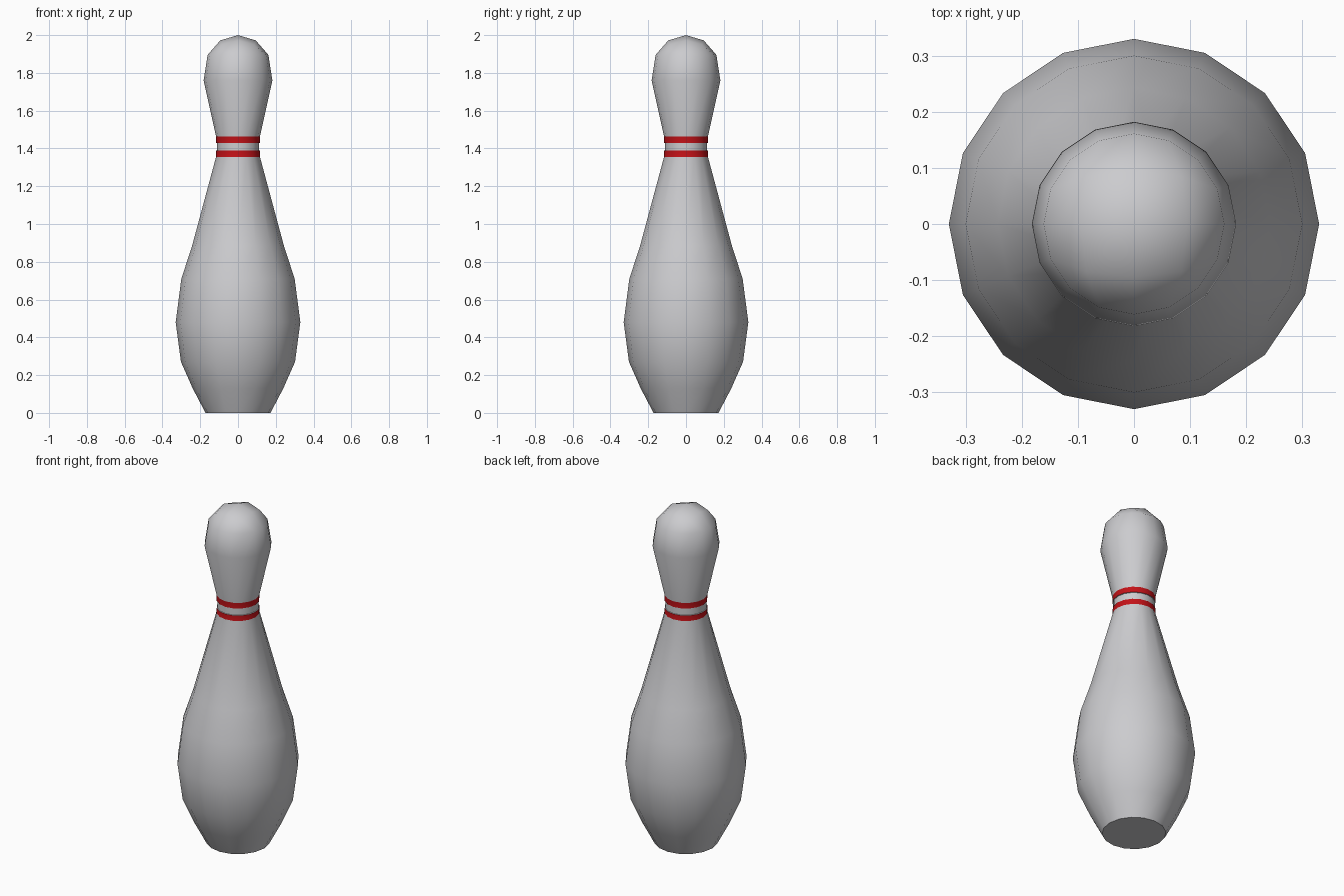
import bpy, bmesh, math

if "Cube" in bpy.data.objects:
    bpy.data.objects.remove(bpy.data.objects["Cube"])

def material(name, rgb):
    m = bpy.data.materials.new(name)
    m.diffuse_color = (*rgb, 1)
    m.use_nodes = True
    m.node_tree.nodes["Principled BSDF"].inputs["Base Color"].default_value = m.diffuse_color
    return m

SIDES = 16
# radius, height, material of the band above (0 = body, 1 = stripe)
PROFILE = [
    (0.172, 0.0, 0), (0.24, 0.13, 0), (0.302, 0.27, 0), (0.33, 0.48, 0),
    (0.30, 0.71, 0), (0.243, 0.885, 0), (0.116, 1.356, 1),
    (0.116, 1.388, 0), (0.112, 1.389, 0), (0.112, 1.429, 0),
    (0.116, 1.43, 1), (0.116, 1.463, 0), (0.182, 1.76, 0), (0.161, 1.895, 0),
]

bm = bmesh.new()

def vert(r, angle, z):
    return bm.verts.new((r * math.cos(angle), r * math.sin(angle), z))

# Lathed body with two neck stripes
rings = [[vert(r, math.tau * k / SIDES, z) for k in range(SIDES)] for r, z, _ in PROFILE]
for (r, z, mat), low, high in zip(PROFILE, rings, rings[1:]):
    for k in range(SIDES):
        n = (k + 1) % SIDES
        bm.faces.new((low[k], low[n], high[n], high[k])).material_index = mat

# Flat base
bm.faces.new(rings[0][::-1])

# Rounded top as a 4 x 4 grid of quads
outer = rings[-1]
inner = [vert(0.12 if j % 2 else 0.094, math.tau * j / 8, 1.95 if j % 2 else 1.972)
         for j in range(8)]
apex = bm.verts.new((0, 0, 2.0))
for q in range(4):
    a, c, b = inner[2 * q], inner[2 * q + 1], inner[(2 * q + 2) % 8]
    o = [outer[(4 * q + i) % SIDES] for i in range(5)]
    bm.faces.new((apex, a, c, b))
    bm.faces.new((a, o[0], o[1], c))
    bm.faces.new((c, o[1], o[2], o[3]))
    bm.faces.new((c, o[3], o[4], b))

mesh = bpy.data.meshes.new("bowling_pin")
bm.to_mesh(mesh)
bm.free()
mesh.materials.append(material("light grey", (0.6, 0.6, 0.62)))
mesh.materials.append(material("red", (0.55, 0.006, 0.009)))
pin = bpy.data.objects.new("bowling_pin", mesh)
bpy.context.collection.objects.link(pin)

# Smooth shading with a sharp base edge
bpy.context.view_layer.objects.active = pin
pin.select_set(True)
bpy.ops.object.shade_smooth_by_angle(angle=math.radians(45))
